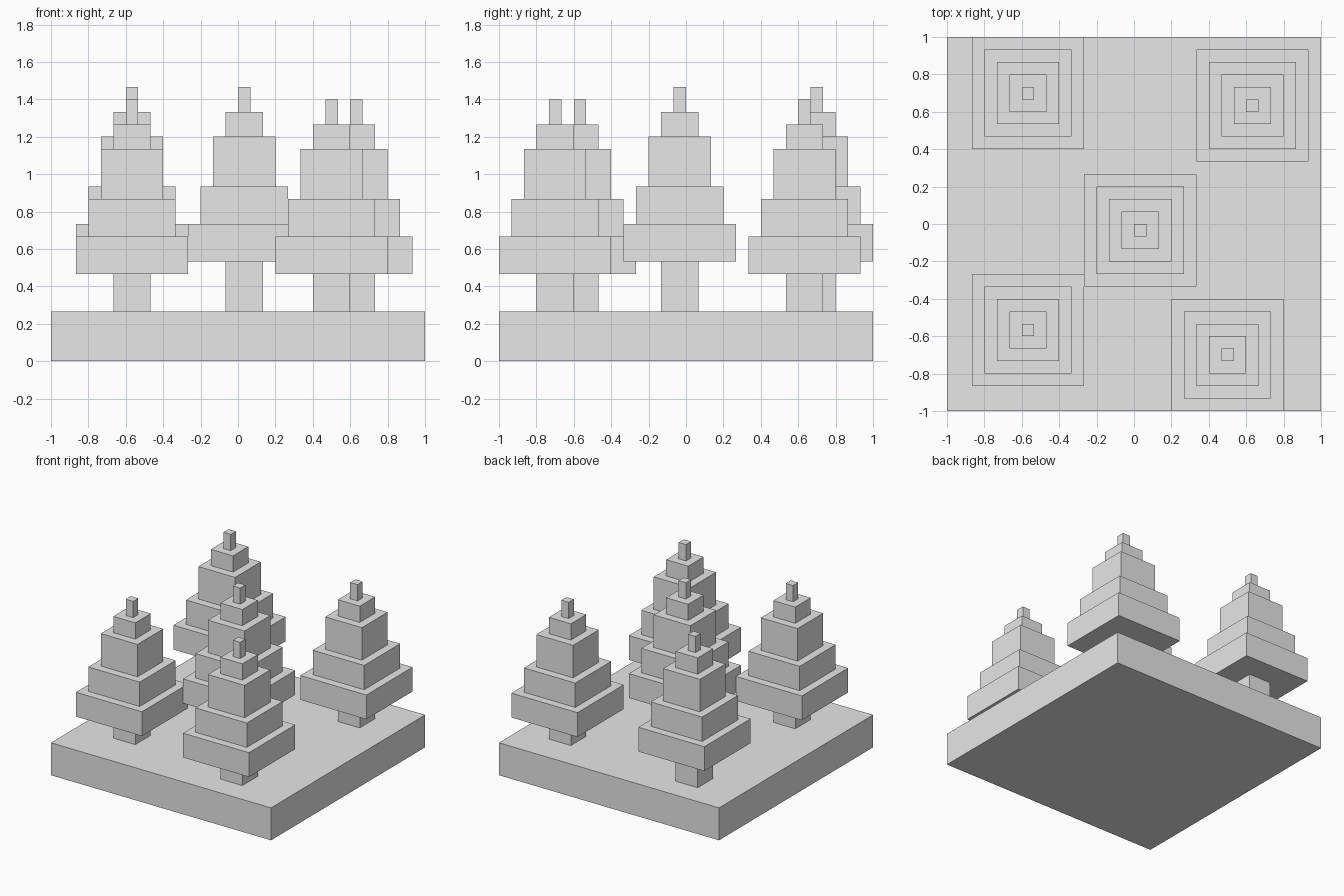
import bpy
import bmesh
from mathutils import Matrix, Vector

cube = bpy.data.objects.get("Cube")
if cube:
    bpy.data.objects.remove(cube)

U = 1 / 15  # block unit: the base is 30 blocks wide

grey = bpy.data.materials.new("plain_grey")
grey.use_nodes = True
grey.diffuse_color = (0.8, 0.8, 0.8, 1)
grey.node_tree.nodes["Principled BSDF"].inputs["Base Color"].default_value = (0.8, 0.8, 0.8, 1)


def add_box(bm, width, bottom, height):
    """Square block centred on the z axis, sized in block units."""
    middle = Vector((0, 0, (bottom + height / 2) * U))
    size = Matrix.Diagonal((width * U, width * U, height * U, 1))
    bmesh.ops.create_cube(bm, size=1, matrix=Matrix.Translation(middle) @ size)


def make_object(name, blocks, x=0, y=0, z=0):
    """Stack of (width, height) blocks standing at a position in block units."""
    bm = bmesh.new()
    level = 0
    for width, height in blocks:
        add_box(bm, width, level, height)
        level += height
    mesh = bpy.data.meshes.new(name)
    bm.to_mesh(mesh)
    bm.free()
    mesh.materials.append(grey)
    obj = bpy.data.objects.new(name, mesh)
    obj.location = Vector((x, y, z)) * U
    bpy.context.collection.objects.link(obj)


# Square ground slab
BASE_HEIGHT = 4
make_object("ground_slab", [(30, BASE_HEIGHT)])

# Stepped foliage, widest tier first
FOLIAGE = [(9, 3), (7, 3), (5, 4), (3, 2), (1, 2)]

# Trees: place, x, y, trunk height
TREES = [
    ("front_right", -8.5, -8.5, 3),
    ("front_left", 7.5, -10.5, 3),
    ("centre", 0.5, -0.5, 4),
    ("back_right", -8.5, 10.5, 4),
    ("back_left", 9.5, 9.5, 3),
]
for place, x, y, trunk in TREES:
    make_object(place + "_tree_trunk", [(3, trunk)], x, y, BASE_HEIGHT)
    make_object(place + "_tree_foliage", FOLIAGE, x, y, BASE_HEIGHT + trunk)
